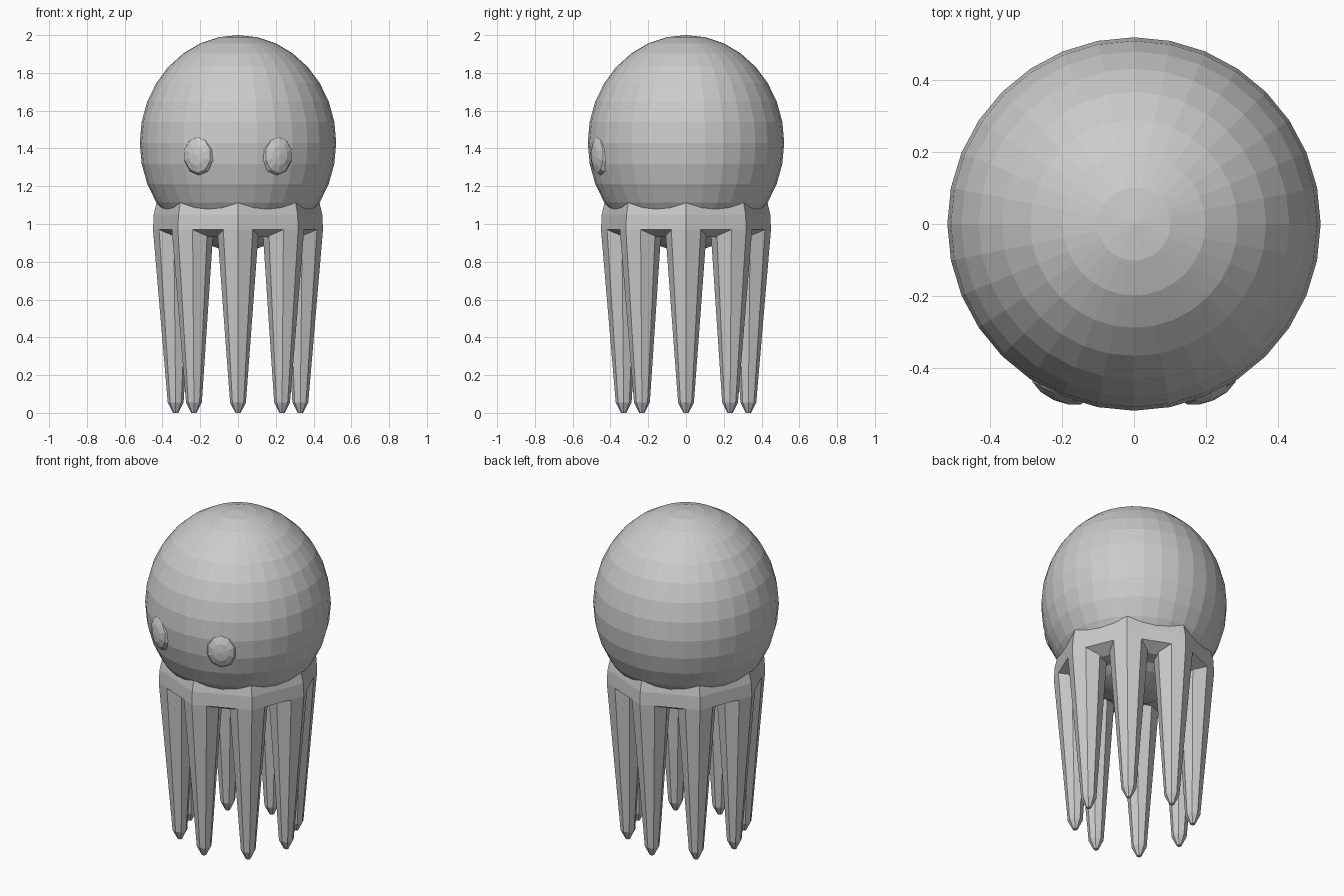
import bpy, bmesh, math
from mathutils import Matrix, Vector

if "Cube" in bpy.data.objects:
    bpy.data.objects.remove(bpy.data.objects["Cube"])

grey = bpy.data.materials.new("soft_grey")
grey.diffuse_color = (0.6, 0.6, 0.6, 1)
grey.use_nodes = True
grey.node_tree.nodes["Principled BSDF"].inputs["Base Color"].default_value = grey.diffuse_color


def finish(name, bm):
    bmesh.ops.recalc_face_normals(bm, faces=bm.faces[:])
    mesh = bpy.data.meshes.new(name)
    bm.to_mesh(mesh)
    bm.free()
    mesh.materials.append(grey)
    ob = bpy.data.objects.new(name, mesh)
    bpy.context.collection.objects.link(ob)
    return ob


def ball(name, segments, rings, matrix):
    bm = bmesh.new()
    bmesh.ops.create_uvsphere(bm, u_segments=segments, v_segments=rings, radius=1, matrix=matrix)
    return finish(name, bm)


def eight_sided(name, sections, spin=0.0):
    """Loft octagons given as (centre offset, radius, z), then turn about z."""
    bm = bmesh.new()
    turn = Matrix.Rotation(spin, 4, 'Z')
    loops = []
    for off, r, z in sections:
        loops.append([bm.verts.new(turn @ Vector((off + r * math.cos(k * math.pi / 4),
                                                  r * math.sin(k * math.pi / 4), z)))
                      for k in range(8)])
    for a, b in zip(loops, loops[1:]):
        for k in range(8):
            bm.faces.new((a[k], a[(k + 1) % 8], b[(k + 1) % 8], b[k]))
    bm.faces.new(loops[0])
    bm.faces.new(loops[-1])
    return finish(name, bm)


# Head: tall sphere
ball("head", 32, 16, Matrix.Translation((0, 0, 1.43)) @ Matrix.Diagonal((0.52, 0.52, 0.57, 1)))

# Octagonal skirt joining the tentacles to the head
eight_sided("skirt", [(0, 0.37, 0.93), (0, 0.45, 0.97), (0, 0.446, 1.05), (0, 0.43, 1.12)])

# Eight tapering tentacles with blunt tips
for i in range(8):
    eight_sided(f"tentacle_{i + 1}",
                [(0.33, 0.014, 0), (0.33, 0.042, 0.055), (0.34, 0.11, 0.97)],
                i * math.pi / 4)

# Eyes: flattened balls with the pole facing outwards
for side, name in ((-1, "left_eye"), (1, "right_eye")):
    place = (Matrix.Rotation(side * math.radians(24.5), 4, 'Z')
             @ Matrix.Translation((0, -0.497, 1.365))
             @ Matrix.Diagonal((0.09, 0.042, 0.107, 1))
             @ Matrix.Rotation(math.pi / 2, 4, 'X'))
    ball(name, 10, 6, place)
